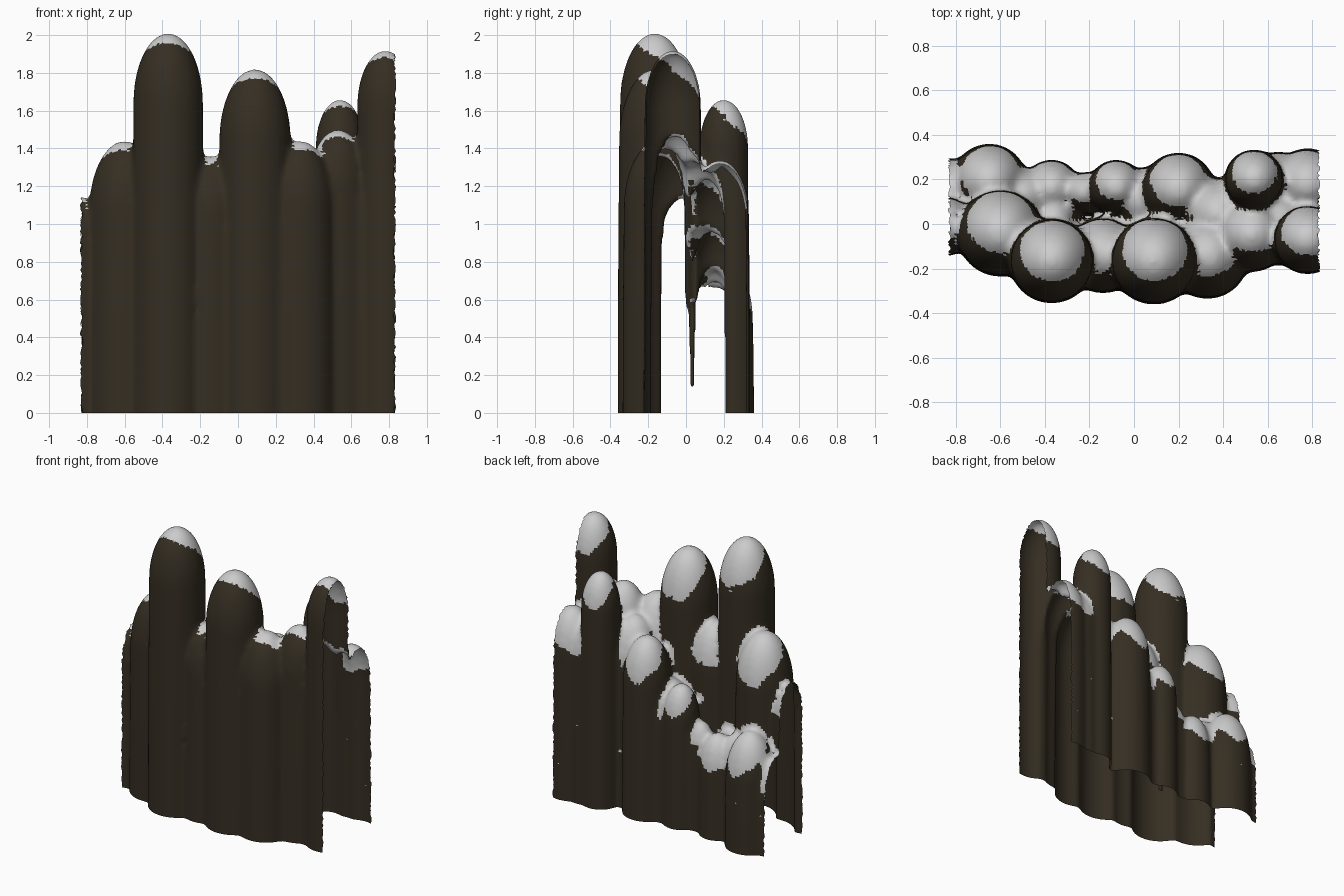
import bpy, bmesh, math, random
from mathutils import Vector, noise

if "Cube" in bpy.data.objects:
    bpy.data.objects.remove(bpy.data.objects["Cube"])

random.seed(3)
END = 0.83

# Rock pillars: x, y, radius, top height
PILLARS = [
    # front row
    (-0.85, -0.01, 0.13, 1.15), (-0.60, -0.04, 0.19, 1.44),
    (-0.37, -0.165, 0.185, 2.01), (-0.14, -0.14, 0.165, 1.36),
    (0.09, -0.165, 0.19, 1.82), (0.33, -0.15, 0.18, 1.44),
    (0.53, -0.05, 0.16, 1.50), (0.64, -0.01, 0.17, 1.38),
    (0.78, -0.07, 0.15, 1.92),
    # back row
    (-0.83, 0.15, 0.14, 0.67), (-0.65, 0.19, 0.165, 0.82),
    (-0.50, 0.12, 0.13, 0.74), (-0.37, 0.16, 0.125, 0.72),
    (-0.22, 0.14, 0.09, 0.76), (-0.08, 0.165, 0.12, 1.00),
    (0.05, 0.10, 0.15, 0.98), (0.20, 0.155, 0.16, 1.27),
    (0.38, 0.04, 0.16, 1.33), (0.54, 0.20, 0.13, 1.66),
    (0.65, 0.19, 0.13, 1.28), (0.78, 0.18, 0.155, 1.34),
    # low fill around the pit
    (-0.36, 0.05, 0.12, 0.70), (-0.07, 0.03, 0.09, 0.62),
]


def add_pillar(bm, x, y, r, top, sides=28, steps=12):
    """Closed pillar with a tall rounded head."""
    h = 2.0 * r
    prof = [(r * 1.04, -0.15), (r * 1.03, (top - h) * 0.5)]
    for i in range(steps):
        a = math.pi / 2 * i / steps
        prof.append((r * math.cos(a), top - h + h * math.sin(a)))
    rings = []
    for rad, z in prof:
        rings.append([bm.verts.new((x + rad * math.cos(2 * math.pi * k / sides),
                                    y + rad * math.sin(2 * math.pi * k / sides), z))
                      for k in range(sides)])
    for a, b in zip(rings, rings[1:]):
        for k in range(sides):
            n = (k + 1) % sides
            bm.faces.new((a[k], a[n], b[n], b[k]))
    tip = bm.verts.new((x, y, top))
    for k in range(sides):
        bm.faces.new((rings[-1][k], rings[-1][(k + 1) % sides], tip))
    bm.faces.new(rings[0][::-1])


# Fuse the pillars into one skin
bm = bmesh.new()
for p in PILLARS:
    add_pillar(bm, *p)
mesh = bpy.data.meshes.new("pillars")
bm.to_mesh(mesh)
bm.free()
source = bpy.data.objects.new("pillars", mesh)
bpy.context.collection.objects.link(source)
remesh = source.modifiers.new("fuse", 'REMESH')
remesh.mode = 'VOXEL'
remesh.voxel_size = 0.017
soften = source.modifiers.new("soften", 'SMOOTH')
soften.factor = 0.5
soften.iterations = 8
deps = bpy.context.evaluated_depsgraph_get()
skin = bpy.data.meshes.new_from_object(source.evaluated_get(deps))
bpy.data.objects.remove(source)

# Trim to an open shell: no underside, open ragged ends
bm = bmesh.new()
bm.from_mesh(skin)
for co, no in (((0, 0, 0), (0, 0, -1)), ((END, 0, 0), (1, 0, 0)), ((-END, 0, 0), (-1, 0, 0))):
    bmesh.ops.bisect_plane(bm, geom=bm.verts[:] + bm.edges[:] + bm.faces[:],
                           plane_co=co, plane_no=no, clear_outer=True)
for v in bm.verts:
    if v.is_boundary and abs(v.co.x) > END - 0.001:
        v.co.x += random.uniform(-0.007, 0.007)
bm.normal_update()


# Snow lies on upward faces, drifting towards the back
def is_snow(f):
    c = f.calc_center_median()
    wobble = 0.06 * noise.noise(Vector((c.x * 9, c.y * 9, c.z * 5)))
    return f.normal.dot(Vector((0, 0.3, 0.9))) > 0.38 + wobble


def make_part(name, keep_snow):
    part = bm.copy()
    bmesh.ops.delete(part, geom=[f for f in part.faces if is_snow(f) != keep_snow],
                     context='FACES')
    for f in part.faces:
        f.smooth = True
    me = bpy.data.meshes.new(name)
    part.to_mesh(me)
    part.free()
    ob = bpy.data.objects.new(name, me)
    bpy.context.collection.objects.link(ob)
    return ob


rock = make_part("rock_wall", False)
snow = make_part("snow_caps", True)
bm.free()

mat = bpy.data.materials.new("dark_rock")
mat.diffuse_color = (0.035, 0.027, 0.016, 1)
mat.use_nodes = True
mat.node_tree.nodes["Principled BSDF"].inputs["Base Color"].default_value = mat.diffuse_color
rock.data.materials.append(mat)
